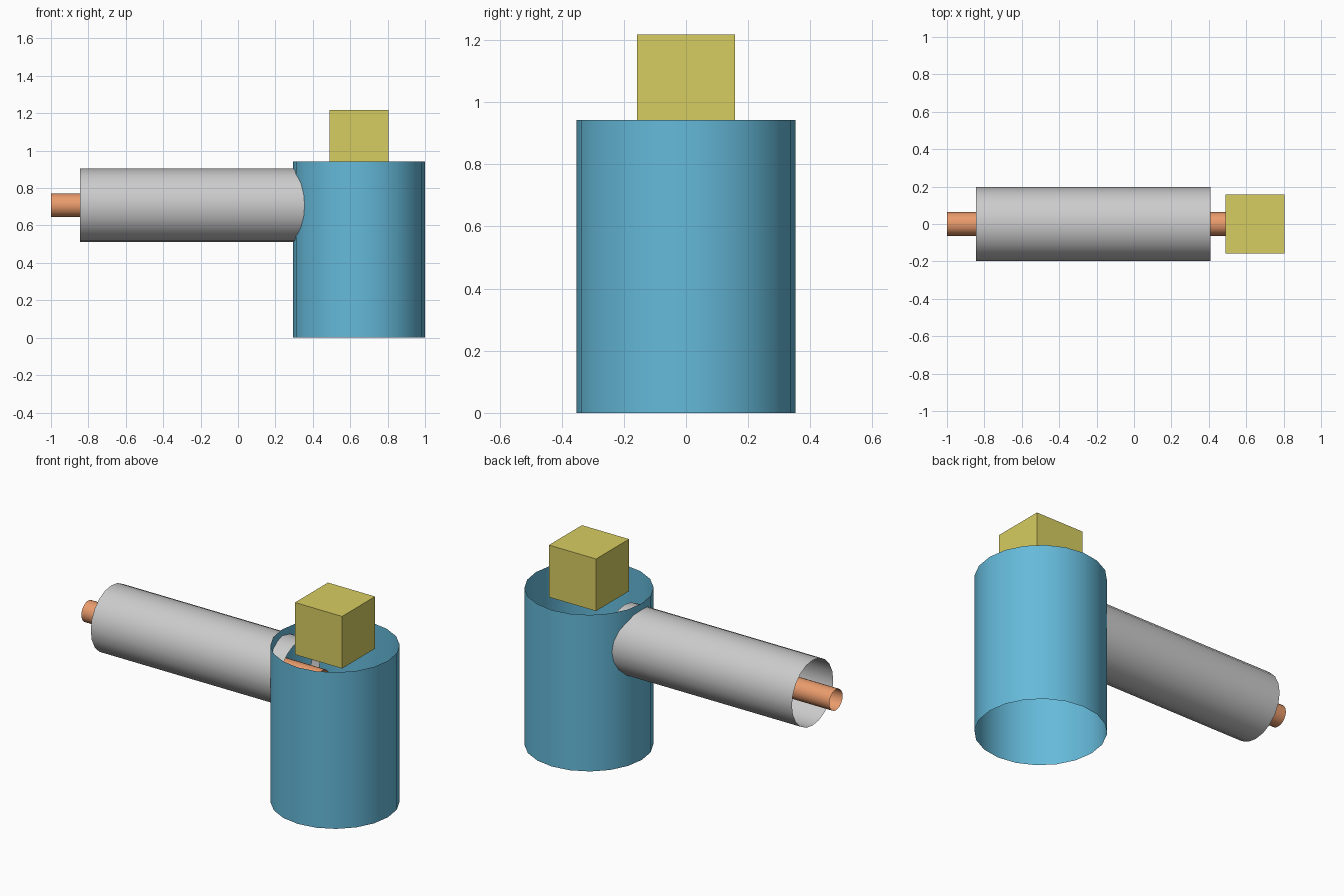
import bpy
from math import pi

if "Cube" in bpy.data.objects:
    bpy.data.objects.remove(bpy.data.objects["Cube"])

SIDES = 20


def paint(obj, name, color):
    mat = bpy.data.materials.new(name)
    mat.diffuse_color = (*color, 1)
    mat.use_nodes = True
    mat.node_tree.nodes["Principled BSDF"].inputs["Base Color"].default_value = mat.diffuse_color
    obj.data.materials.append(mat)


def open_tube(name, radius, length, center, rotation=(0, 0, 0)):
    """Thin-walled tube, open at both ends, with a vertex on each axis."""
    bpy.ops.mesh.primitive_cylinder_add(
        vertices=SIDES, radius=radius, depth=length, end_fill_type='NOTHING',
        location=center, rotation=rotation)
    obj = bpy.context.object
    obj.name = name
    bpy.ops.object.shade_smooth_by_angle(angle=pi / 6)
    return obj


ALONG_X = (0, pi / 2, 0)

# Upright body
body = open_tube("upright_body", 0.353, 0.943, (0.647, 0, 0.4715))
paint(body, "blue", (0.13, 0.49, 0.70))

# Horizontal outer sleeve, left grey
open_tube("outer_sleeve", 0.197, 1.253, (-0.2175, 0, 0.708), ALONG_X)

# Thin inner pipe running through the sleeve into the body
pipe = open_tube("inner_pipe", 0.063, 1.565, (-0.2175, 0, 0.708), ALONG_X)
paint(pipe, "orange", (0.82, 0.33, 0.15))

# Cube sunk slightly into the top of the body
bpy.ops.mesh.primitive_cube_add(size=0.314, location=(0.647, 0, 1.061))
cube = bpy.context.object
cube.name = "top_block"
paint(cube, "yellow", (0.68, 0.61, 0.12))
